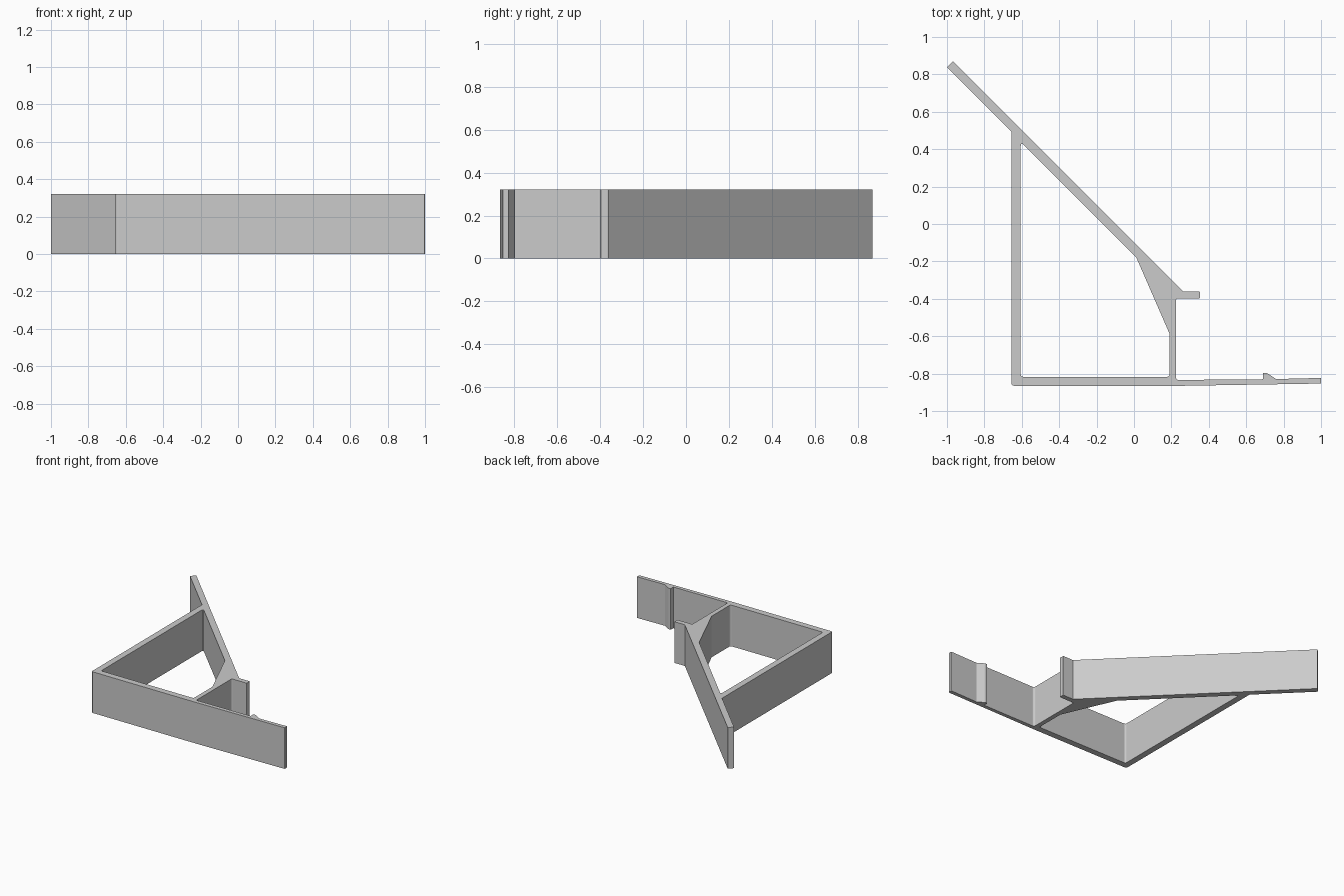
import bpy, bmesh, math
from mathutils import Matrix, Vector

HEIGHT = 0.32
HOLE_Z = 0.08

cube = bpy.data.objects.get("Cube")
if cube:
    bpy.data.objects.remove(cube, do_unlink=True)

grey = bpy.data.materials.new("plain grey")
grey.use_nodes = True
colour = (0.6, 0.6, 0.6, 1)
grey.diffuse_color = colour
grey.node_tree.nodes["Principled BSDF"].inputs["Base Color"].default_value = colour


def rounded(corners, steps=5):
    """Outline from (x, y, setback) corners, each rounded by its setback."""
    out = []
    for i, (x, y, r) in enumerate(corners):
        p = Vector((x, y))
        if not r:
            out.append(p)
            continue
        before = Vector(corners[i - 1][:2])
        after = Vector(corners[(i + 1) % len(corners)][:2])
        a = p + (before - p).normalized() * r
        b = p + (after - p).normalized() * r
        for k in range(steps + 1):
            t = k / steps
            out.append(a * (1 - t) ** 2 + p * 2 * t * (1 - t) + b * t * t)
    return out


def prism(name, outline, low, high, matrix=Matrix()):
    """Closed prism over an outline, from low to high along its local z."""
    bm = bmesh.new()
    face = bm.faces.new([bm.verts.new((p[0], p[1], low)) for p in outline])
    grown = bmesh.ops.extrude_face_region(bm, geom=[face], use_keep_orig=True)
    moved = [v for v in grown["geom"] if isinstance(v, bmesh.types.BMVert)]
    bmesh.ops.translate(bm, vec=(0, 0, high - low), verts=moved)
    bmesh.ops.recalc_face_normals(bm, faces=bm.faces)
    mesh = bpy.data.meshes.new(name)
    bm.to_mesh(mesh)
    bm.free()
    mesh.transform(matrix)
    mesh.materials.append(grey)
    obj = bpy.data.objects.new(name, mesh)
    bpy.context.collection.objects.link(obj)
    return obj


def capsule(half, radius, steps=12):
    """Slot outline along x; a circle when half is zero."""
    pts = []
    for side in (1, -1):
        for k in range(steps + (1 if half else 0)):
            a = math.pi * k / steps - math.pi / 2
            pts.append((side * (half + radius * math.cos(a)), side * radius * math.sin(a)))
    return pts


def across_arm(x, y):
    """Frame with z square to the sloping arm and x along it."""
    s = math.sqrt(0.5)
    return Matrix(((s, 0, s, x), (-s, 0, s, y), (0, 1, 0, HOLE_Z), (0, 0, 0, 1)))


# Outer profile: base, clip ledge, short post lip and sloping arm
bracket = prism("bracket", rounded([
    (-0.655, -0.865, 0.015), (0.2, -0.866, 0), (1.0, -0.853, 0.006),
    (1.0, -0.823, 0.006), (0.76, -0.829, 0), (0.71, -0.796, 0.008),
    (0.69, -0.796, 0.004), (0.69, -0.830, 0), (0.225, -0.834, 0.015),
    (0.225, -0.398, 0.012), (0.353, -0.398, 0.008), (0.353, -0.36, 0.008),
    (0.262, -0.36, 0), (-0.968, 0.87, 0.004), (-1.0, 0.838, 0.004),
    (-0.655, 0.493, 0)]), 0, HEIGHT)

# Central opening, with the gusset as its slanted corner
cutters = [prism("opening_cutter", rounded([
    (-0.606, -0.817, 0.015), (0.19, -0.817, 0.015), (0.19, -0.587, 0),
    (0.012, -0.178, 0), (-0.606, 0.44, 0.028)]), -0.1, HEIGHT + 0.1)]

# Screw slot, screw hole and the driver access hole in line with it
cutters.append(prism("slot_cutter", capsule(0.053, 0.018), -0.12, 0.12, across_arm(-0.905, 0.775)))
cutters.append(prism("screw_hole_cutter", capsule(0, 0.015), -0.12, 0.12, across_arm(-0.02, -0.105)))
cutters.append(prism("access_hole_cutter", capsule(0, 0.045), -0.16, 0.16, across_arm(-0.63, -0.715)))

bpy.context.view_layer.objects.active = bracket
for cutter in cutters:
    cutter.hide_render = True
    cut = bracket.modifiers.new(cutter.name, 'BOOLEAN')
    cut.operation = 'DIFFERENCE'
    cut.solver = 'EXACT'
    cut.object = cutter
    bpy.ops.object.modifier_apply(modifier=cut.name)
    bpy.data.objects.remove(cutter, do_unlink=True)
